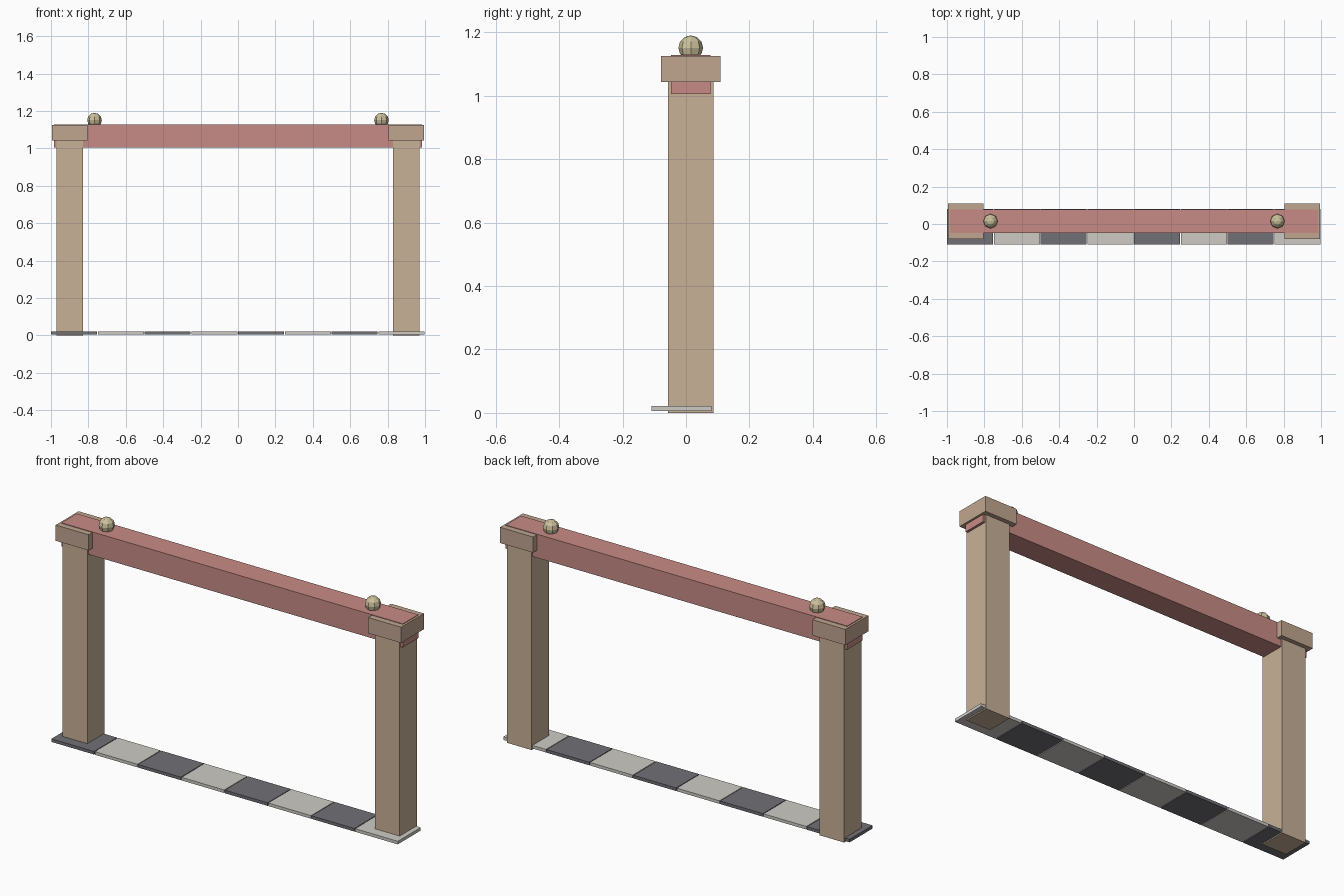
import bpy

if "Cube" in bpy.data.objects:
    bpy.data.objects.remove(bpy.data.objects["Cube"])


def material(name, rgb):
    m = bpy.data.materials.new(name)
    m.diffuse_color = (*rgb, 1)
    m.use_nodes = True
    m.node_tree.nodes["Principled BSDF"].inputs["Base Color"].default_value = m.diffuse_color
    return m


stone = material("tan_stone", (0.58, 0.44, 0.31))
cap_stone = material("cap_stone", (0.53, 0.38, 0.28))
red = material("red_paint", (0.58, 0.26, 0.24))
brass = material("brass", (0.60, 0.53, 0.33))
dark = material("dark_tile", (0.16, 0.16, 0.18))
light = material("light_tile", (0.62, 0.60, 0.56))


def box(name, lo, hi, mat):
    bpy.ops.mesh.primitive_cube_add(
        size=1, location=[(a + b) / 2 for a, b in zip(lo, hi)])
    ob = bpy.context.object
    ob.name = name
    ob.scale = [b - a for a, b in zip(lo, hi)]
    bpy.ops.object.transform_apply(location=False, rotation=False, scale=True)
    ob.data.materials.append(mat)


YC = 0.015  # centre line of the arch

# Posts, caps and ball finials on both sides
for side, s in (("left", -1), ("right", 1)):
    x = 0.9 * s
    box(f"{side}_post", (x - 0.071, YC - 0.071, 0), (x + 0.071, YC + 0.071, 1.045), stone)
    box(f"{side}_cap", (x - 0.095, YC - 0.094, 1.043), (x + 0.095, YC + 0.094, 1.125), cap_stone)
    bpy.ops.mesh.primitive_uv_sphere_add(
        segments=8, ring_count=6, radius=0.039, location=(0.767 * s, YC, 1.151))
    ball = bpy.context.object
    ball.name = f"{side}_finial"
    ball.data.materials.append(brass)

# Crossbeam
box("crossbeam", (-0.984, YC - 0.063, 1.005), (0.984, YC + 0.063, 1.128), red)

# Chequered threshold strip
for i in range(8):
    x = -1 + 0.25 * i
    box(f"floor_tile_{i + 1}", (x + 0.001, -0.109, 0.006), (x + 0.247, 0.08, 0.022),
        light if i % 2 else dark)
